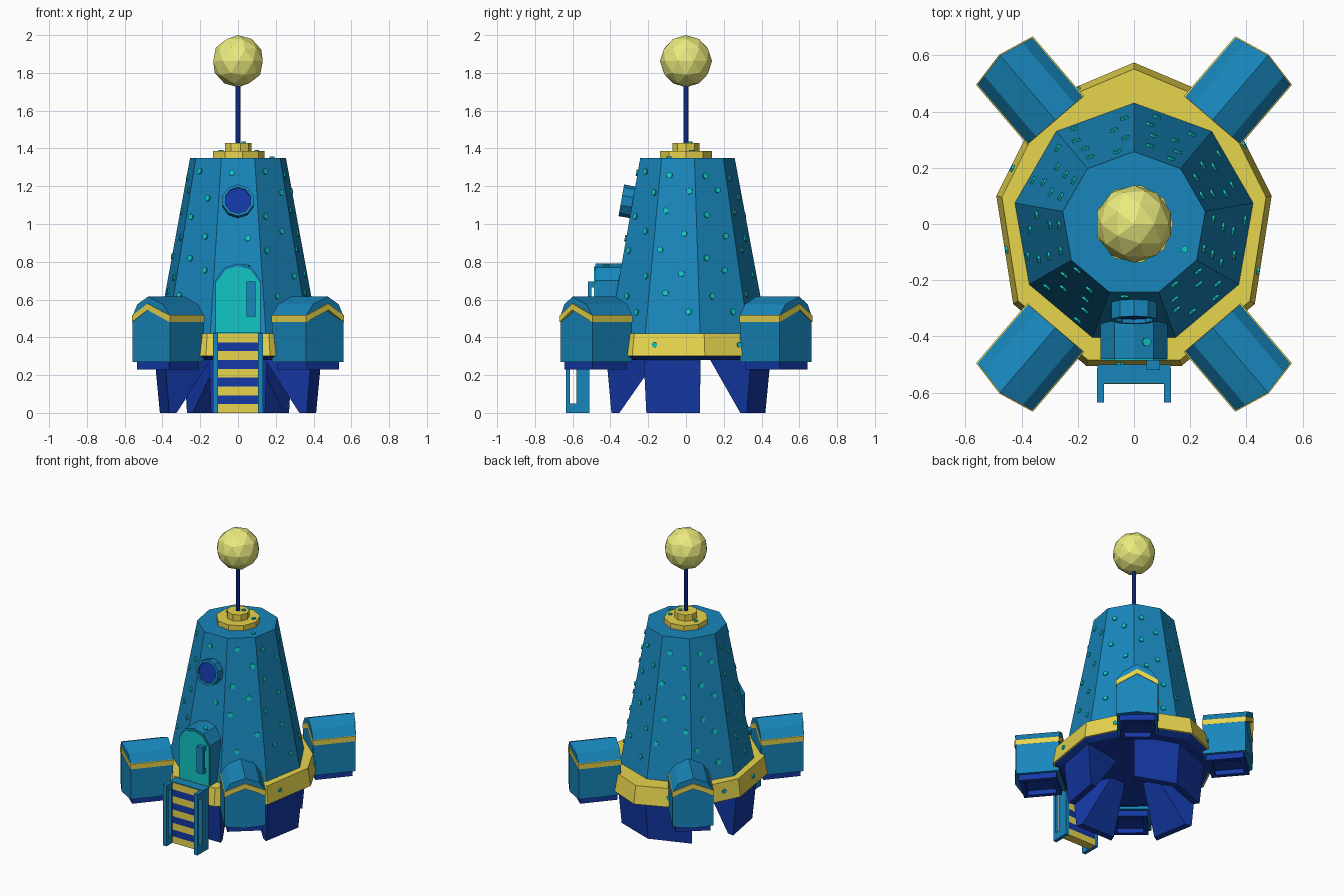
import bpy, bmesh, random
from math import sin, cos, radians, pi
from mathutils import Vector

if "Cube" in bpy.data.objects:
    bpy.data.objects.remove(bpy.data.objects["Cube"])

random.seed(4)

def mat(name, rgb):
    m = bpy.data.materials.new(name)
    m.diffuse_color = (*rgb, 1)
    m.use_nodes = True
    m.node_tree.nodes["Principled BSDF"].inputs["Base Color"].default_value = m.diffuse_color
    return m

BLUE = mat("blue", (0.009, 0.24, 0.50))
NAVY = mat("navy", (0.007, 0.04, 0.38))
YELLOW = mat("yellow", (0.80, 0.66, 0.075))
CREAM = mat("cream", (0.83, 0.83, 0.21))
TEAL = mat("teal", (0.006, 0.56, 0.56))

def build(name, material, lofts):
    """One object from lofts; each loft is a list of equal-length point loops, capped at both ends."""
    bm = bmesh.new()
    for sections in lofts:
        loops = [[bm.verts.new(p) for p in s] for s in sections]
        n = len(loops[0])
        for a, b in zip(loops, loops[1:]):
            for i in range(n):
                j = (i + 1) % n
                bm.faces.new((a[i], a[j], b[j], b[i]))
        bm.faces.new(loops[0])
        bm.faces.new(loops[-1])
    bmesh.ops.recalc_face_normals(bm, faces=bm.faces)
    me = bpy.data.meshes.new(name)
    bm.to_mesh(me)
    bm.free()
    me.materials.append(material)
    ob = bpy.data.objects.new(name, me)
    bpy.context.collection.objects.link(ob)
    return ob

def ngon(r, z, n=9):
    # first corner points to +y
    return [(r * sin(2 * pi * i / n), r * cos(2 * pi * i / n), z) for i in range(n)]

def box(x0, x1, y0, y1, z0, z1):
    return [[(x0, y0, z), (x1, y0, z), (x1, y1, z), (x0, y1, z)] for z in (z0, z1)]

def lathe(centre, normal, profile, n):
    """Loops of (radius, height) around a normal."""
    q = Vector(normal).to_track_quat('Z', 'Y')
    return [[Vector(centre) + q @ Vector((r * cos(2 * pi * (i + .5) / n), r * sin(2 * pi * (i + .5) / n), h))
             for i in range(n)] for r, h in profile]

def hull_r(z):
    return 0.453 - 0.186 * (z - 0.3)

# hull
build("hull", BLUE, [[ngon(hull_r(0.3), 0.3), ngon(hull_r(1.35), 1.35)]])

# base band and underside
half = [(0.32, 0.44), (0.49, 0.10), (0.43, -0.285), (0.17, -0.505)]
rim = [(0, 0.575)] + half + [(-x, y) for x, y in reversed(half)]
def rim_at(s, z):
    return [(x * s, y * s, z) for x, y in rim]
build("base_band", YELLOW, [[rim_at(1, 0.3), rim_at(0.96, 0.42)]])
build("underside", NAVY, [[rim_at(0.9, 0.28), rim_at(0.985, 0.302)]])

# wedge legs under five of the nine hull sides
legs = []
for mid in (-90, -10, 190, 70, 110):
    def ring(r_out, r_in, z):
        a, b = radians(mid - 20), radians(mid + 20)
        return [(r * cos(t), r * sin(t), z) for r, t in ((r_out, a), (r_out, b), (r_in, b), (r_in, a))]
    legs.append([ring(0.42, 0.375, 0), ring(0.448, 0.16, 0.29)])
build("legs", NAVY, legs)

# top cap, antenna and ball
build("top_cap", YELLOW, [lathe((0, 0, 1.35), (0, 0, 1), [(0.14, 0), (0.14, 0.036)], 9),
                          lathe((0, 0, 1.38), (0, 0, 1), [(0.072, 0), (0.072, 0.05)], 9)])
build("antenna", NAVY, [lathe((0, 0, 1.42), (0, 0, 1), [(0.013, 0), (0.013, 0.33)], 8)])
bpy.ops.mesh.primitive_ico_sphere_add(subdivisions=2, radius=0.138, location=(0, 0, 1.862))
ball = bpy.context.object
ball.name = "antenna_ball"
ball.data.materials.append(CREAM)

# four side thrusters, mirrored across x and y
W = 0.13
body_prof = [(-W, .27), (-W, .515), (-.09, .575), (0, .615), (.09, .575), (W, .515), (W, .27), (0, .27)]
trim_w = W + 0.003
trim_prof = [(-trim_w, .48), (-trim_w, .515), (0, .578), (trim_w, .515), (trim_w, .48), (0, .545)]
bodies, trims, nozzles = [], [], []
for sx in (-1, 1):
    for sy in (-1, 1):
        def P(u, w, z):
            return (sx * (.28 + .65 * u + .76 * w), sy * (.37 + .76 * u - .65 * w), z)
        def extrude(prof, u0, u1):
            nose = lambda w: 0.028 * (1 - abs(w) / trim_w)
            return [[P(u0, w, z) for w, z in prof], [P(u1 + nose(w), w, z) for w, z in prof]]
        def rect(inset, z):
            u0, u1, w = 0.02 + inset, 0.262 - inset, 0.112 - inset
            return [P(u0, -w, z), P(u1, -w, z), P(u1, w, z), P(u0, w, z)]
        bodies.append(extrude(body_prof, 0, 0.275))
        trims.append(extrude(trim_prof, -0.002, 0.279))
        nozzles.append([rect(0, .275), rect(0, .23), rect(.03, .23), rect(.03, .262)])
build("thruster_bodies", BLUE, bodies)
build("thruster_trims", YELLOW, trims)
build("thruster_nozzles", NAVY, nozzles)

# door housing, door and handle
arch = [(-.12, .42), (-.12, .70), (-.07, .77), (0, .79), (.07, .77), (.12, .70), (.12, .42)]
def arch_at(s, y):
    return [(x * s, y, .42 + (z - .42) * s) for x, z in arch]
build("door_housing", BLUE, [[arch_at(1, -.27), arch_at(1, -.48)]])
build("door", TEAL, [[arch_at(.96, -.47), arch_at(.96, -.486)]])
build("door_handle", BLUE, [box(.045, .093, -.52, -.50, .51, .695),
                            box(.045, .093, -.505, -.48, .51, .54),
                            box(.045, .093, -.505, -.48, .665, .695)])

# boarding steps: striped panel between two slotted rails
step = 0.42 / 9
for name, material, first in (("yellow_steps", YELLOW, 0), ("dark_steps", NAVY, 1)):
    build(name, material, [box(-.107, .107, -.57, -.51, k * step, (k + 1) * step) for k in range(first, 9, 2)])
rails = [box(-.13, .13, -.568, -.50, .418, .426)]
for x0, x1 in ((-.132, -.106), (.106, .132)):
    rails += [box(x0, x1, -.635, -.615, 0, .424), box(x0, x1, -.58, -.512, 0, .424),
              box(x0, x1, -.616, -.579, 0, .05), box(x0, x1, -.616, -.579, .38, .424)]
build("step_rails", BLUE, rails)

# porthole on the front wall
tilt = 0.175
pc = (0, -hull_r(1.115) * cos(radians(20)), 1.115)
pn = (0, -1, tilt)
build("porthole_frame", BLUE, [lathe(pc, pn, [(.085, -.02), (.085, .06), (.07, .06), (.07, .03)], 10)])
build("porthole_glass", NAVY, [lathe(pc, pn, [(.071, .025), (.071, .045)], 10)])

# rivets scattered over the hull walls, band and top
rivets = []
for k in range(9):
    a = radians(-90 + 40 * k)
    out, side = Vector((cos(a), sin(a), 0)), Vector((-sin(a), cos(a), 0))
    for i in range(8):
        z = 0.53 + 0.104 * i + random.uniform(-.025, .025)
        if k == 0 and (z < 0.85 or 1.0 < z < 1.23):
            continue
        r = hull_r(z)
        t = (-1) ** i * random.uniform(.25, .75) * r * sin(radians(20))
        c = out * r * cos(radians(20)) + side * t + Vector((0, 0, z))
        rivets.append(lathe(c, out + Vector((0, 0, tilt)), [(.017, -.01), (.017, .008)], 6))
for i, (x0, y0) in enumerate(rim):
    x1, y1 = rim[(i + 1) % 9]
    f = random.uniform(.25, .75)
    c = Vector((x0 + (x1 - x0) * f, y0 + (y1 - y0) * f, 0)) * 0.98 + Vector((0, 0, .36))
    rivets.append(lathe(c, (y0 - y1, x1 - x0, 0) if (y0 - y1) * c.x + (x1 - x0) * c.y > 0
                        else (y1 - y0, x0 - x1, 0), [(.015, -.01), (.015, .008)], 6))
for x, y, z in ((.18, -.09, 1.35), (-.09, .02, 1.386), (.1, .03, 1.386), (.03, .02, 1.43)):
    rivets.append(lathe((x, y, z), (0, 0, 1), [(.014, -.01), (.014, .007)], 6))
rivets.append(lathe((.045, -.42, .78), (.25, 0, 1), [(.017, -.01), (.017, .006)], 6))
build("rivets", TEAL, rivets)
